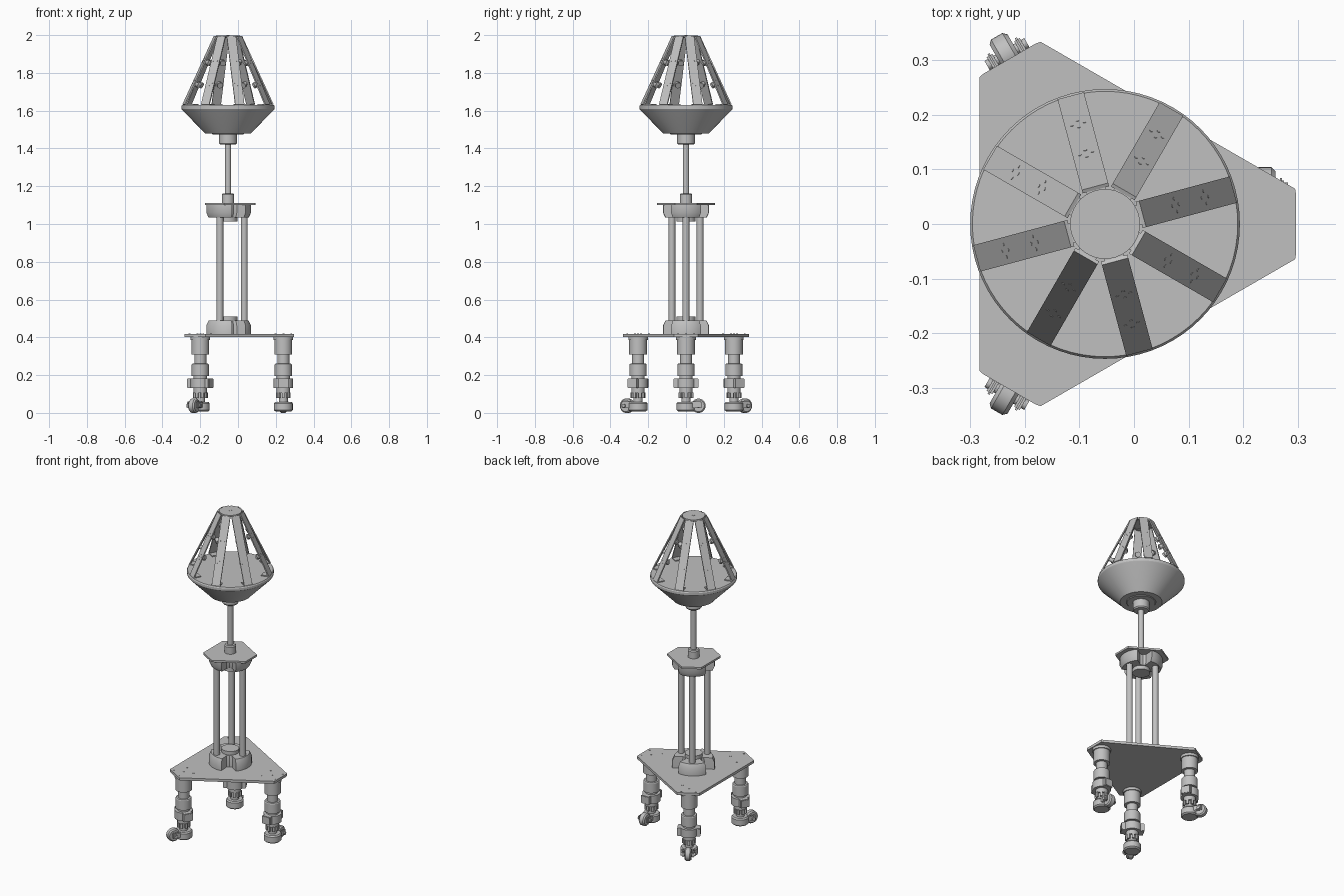
import bpy, bmesh, math
from mathutils import Matrix, Vector

if "Cube" in bpy.data.objects:
    bpy.data.objects.remove(bpy.data.objects["Cube"])

AXIS = Matrix.Translation((-0.053, 0, 0))
THIRDS = [0, 120, 240]
NAMES = ["left", "back_right", "front_right"]


def material(name, value):
    m = bpy.data.materials.new(name)
    m.use_nodes = True
    m.diffuse_color = (value, value, value, 1)
    m.node_tree.nodes["Principled BSDF"].inputs["Base Color"].default_value = m.diffuse_color
    return m


GREY = material("plain grey", 0.53)


def turn(deg):
    return Matrix.Rotation(math.radians(deg), 4, "Z")


def polar(r, deg):
    a = math.radians(deg)
    return (r * math.cos(a), r * math.sin(a))


def finish(name, bm, place=Matrix()):
    bmesh.ops.recalc_face_normals(bm, faces=bm.faces[:])
    mesh = bpy.data.meshes.new(name)
    bm.to_mesh(mesh)
    bm.free()
    mesh.materials.append(GREY)
    ob = bpy.data.objects.new(name, mesh)
    bpy.context.collection.objects.link(ob)
    ob.matrix_world = AXIS @ place
    ob.select_set(True)
    bpy.context.view_layer.objects.active = ob
    bpy.ops.object.shade_smooth_by_angle(angle=math.radians(30))
    ob.select_set(False)
    return ob


def prism(name, outline, layers, place=Matrix()):
    """Stack scaled copies of an outline; layers are (z, scale)."""
    bm = bmesh.new()
    rings = [[bm.verts.new((x * s, y * s, z)) for x, y in outline] for z, s in layers]
    n = len(outline)
    for a, b in zip(rings, rings[1:]):
        for i in range(n):
            bm.faces.new((a[i], a[(i + 1) % n], b[(i + 1) % n], b[i]))
    bm.faces.new(rings[0])
    bm.faces.new(rings[-1])
    return finish(name, bm, place)


def lathe(name, profile, place=Matrix(), sides=40):
    """Solid of revolution; profile is (radius, z)."""
    circle = [polar(1, 360 * i / sides) for i in range(sides)]
    return prism(name, circle, [(z, r) for r, z in profile], place)


def box(name, size, place, bevel=0.0):
    bm = bmesh.new()
    bmesh.ops.create_cube(bm, size=1)
    bmesh.ops.scale(bm, vec=size, verts=bm.verts)
    if bevel:
        bmesh.ops.bevel(bm, geom=bm.edges[:], offset=bevel, segments=2, affect="EDGES")
    return finish(name, bm, place)


def tri_plate(name, reach, half, z0, z1):
    pts = []
    for a in THIRDS:
        for y in (-half, half):
            r, b = math.hypot(reach, y), math.degrees(math.atan2(y, reach))
            for d in (-0.8, 0.8):
                pts.append(polar(r - 0.002, a + b + d))
    return prism(name, pts, [(z0, 1), (z1, 1)])


def at(x, y, z):
    return Matrix.Translation((x, y, z))


# Plates
tri_plate("base_plate", 0.351, 0.06, 0.402, 0.418)
tri_plate("upper_plate", 0.146, 0.056, 1.1, 1.112)

# Three-lobed column clamps
lobes = []
for a in THIRDS:
    lobes += [polar(0.122, a + d) for d in range(-40, 41, 8)]
    lobes += [polar(0.066, a + 45), polar(0.058, a + 60), polar(0.066, a + 75)]
prism("lower_clamp", lobes, [(0.418, 1), (0.462, 1), (0.488, 0.9)])
prism("upper_clamp", lobes, [(1.1, 1), (1.06, 1), (1.035, 0.9)])
lathe("lower_clamp_core", [(0.05, 0.418), (0.05, 0.51)])
lathe("upper_clamp_core", [(0.05, 1.1), (0.05, 1.012)])

# Columns between the clamps
for a, side in zip(THIRDS, NAMES):
    lathe("column_" + side, [(0.018, 0.47), (0.018, 1.05)], turn(a) @ at(0.086, 0, 0), 24)

# Mast
lathe("mast_collar", [(0.033, 1.112), (0.033, 1.155), (0.028, 1.162)])
lathe("mast", [(0.017, 1.15), (0.017, 1.44)], sides=24)
lathe("mast_hub", [(0.042, 1.42), (0.047, 1.427), (0.047, 1.48)])

# Dish and its flat deck
lathe("dish", [(0.08, 1.474), (0.084, 1.478), (0.12, 1.478), (0.122, 1.481),
               (0.244, 1.605), (0.247, 1.61), (0.247, 1.624), (0.243, 1.63)], sides=72)

# Cage of eight sloping panels
TOP, FOOT = Vector((0.068, 0, 1.994)), Vector((0.24, 0, 1.632))
slope = FOOT - TOP
tilt = math.atan2(-slope.z, slope.x)
lathe("cage_cap", [(0.064, 1.988), (0.064, 1.998)])
lathe("cap_bolt", [(0.008, 1.998), (0.008, 2.0)], sides=16)
for i in range(8):
    spin = turn(15 + 45 * i)
    tag = "_%d" % (i + 1)
    frame = spin @ Matrix.Translation((TOP + FOOT) / 2) @ Matrix.Rotation(tilt, 4, "Y")
    box("panel" + tag, (slope.length, 0.05, 0.007), frame)
    box("panel_foot" + tag, (0.04, 0.046, 0.006), spin @ at(0.215, 0, 1.633))
    box("panel_head" + tag, (0.022, 0.036, 0.006), spin @ at(0.062, 0, 1.988))
    for k, t in enumerate((-0.055, 0.075)):
        knob = frame @ at(t, 0, 0)
        lathe("panel_knob%s_%d" % (tag, k + 1),
              [(0.012, -0.003), (0.012, -0.02), (0.016, -0.021), (0.016, -0.03)], knob, 16)
        # Small fixing screws around each knob
        for s, (dx, dy) in enumerate([(0.014, 0), (-0.014, 0), (0, 0.012), (0, -0.012)]):
            lathe("panel_screw%s_%d_%d" % (tag, k + 1, s + 1),
                  [(0.003, 0.003), (0.003, 0.0045)], knob @ at(dx, dy, 0), 8)

# Legs with swivelling casters
for a, side, swivel in zip(THIRDS, NAMES, (90, 0, 0)):
    leg = turn(a) @ at(0.293, 0, 0)
    lathe("leg_" + side,
          [(0.035, 0.105), (0.035, 0.195), (0.046, 0.196), (0.046, 0.255), (0.043, 0.26),
           (0.032, 0.261), (0.032, 0.308), (0.047, 0.309), (0.047, 0.385),
           (0.052, 0.386), (0.052, 0.402)], leg)
    lathe("leg_clamp_" + side, [(0.052, 0.132), (0.052, 0.182)], leg)
    box("leg_clamp_ears_" + side, (0.056, 0.132, 0.05), leg @ at(0, 0, 0.157), 0.003)
    # Screw heads on the base plate
    for s, (x, y) in enumerate([(0, 0), (0.042, 0.042), (0.042, -0.042),
                                (-0.042, 0.042), (-0.042, -0.042)]):
        lathe("plate_screw_%s_%d" % (side, s + 1),
              [(0.005, 0.418), (0.005, 0.42)], leg @ at(x, y, 0), 12)
    # Caster crown with teeth, round foot, fork and trailing wheel
    caster = leg @ turn(swivel)
    lathe("caster_neck_" + side, [(0.024, 0.05), (0.024, 0.11)], caster, 24)
    for t in range(8):
        box("caster_tooth_%s_%d" % (side, t + 1), (0.01, 0.014, 0.03),
            caster @ turn(45 * t) @ at(0.034, 0, 0.093))
    lathe("caster_foot_" + side, [(0.042, 0.008), (0.05, 0.015), (0.05, 0.05), (0.044, 0.058)], caster)
    lie = Matrix.Rotation(math.pi / 2, 4, "X")
    hub = caster @ at(0.066, 0, 0.038)
    lathe("wheel_" + side, [(0.031, -0.019), (0.038, -0.012), (0.038, 0.012), (0.031, 0.019)],
          hub @ lie, 32)
    lathe("axle_" + side, [(0.01, -0.042), (0.01, 0.042)], hub @ lie, 16)
    for s, name in ((1, "a"), (-1, "b")):
        box("fork_%s_%s" % (side, name), (0.06, 0.012, 0.034),
            hub @ at(-0.012, s * 0.029, 0.004), 0.004)
